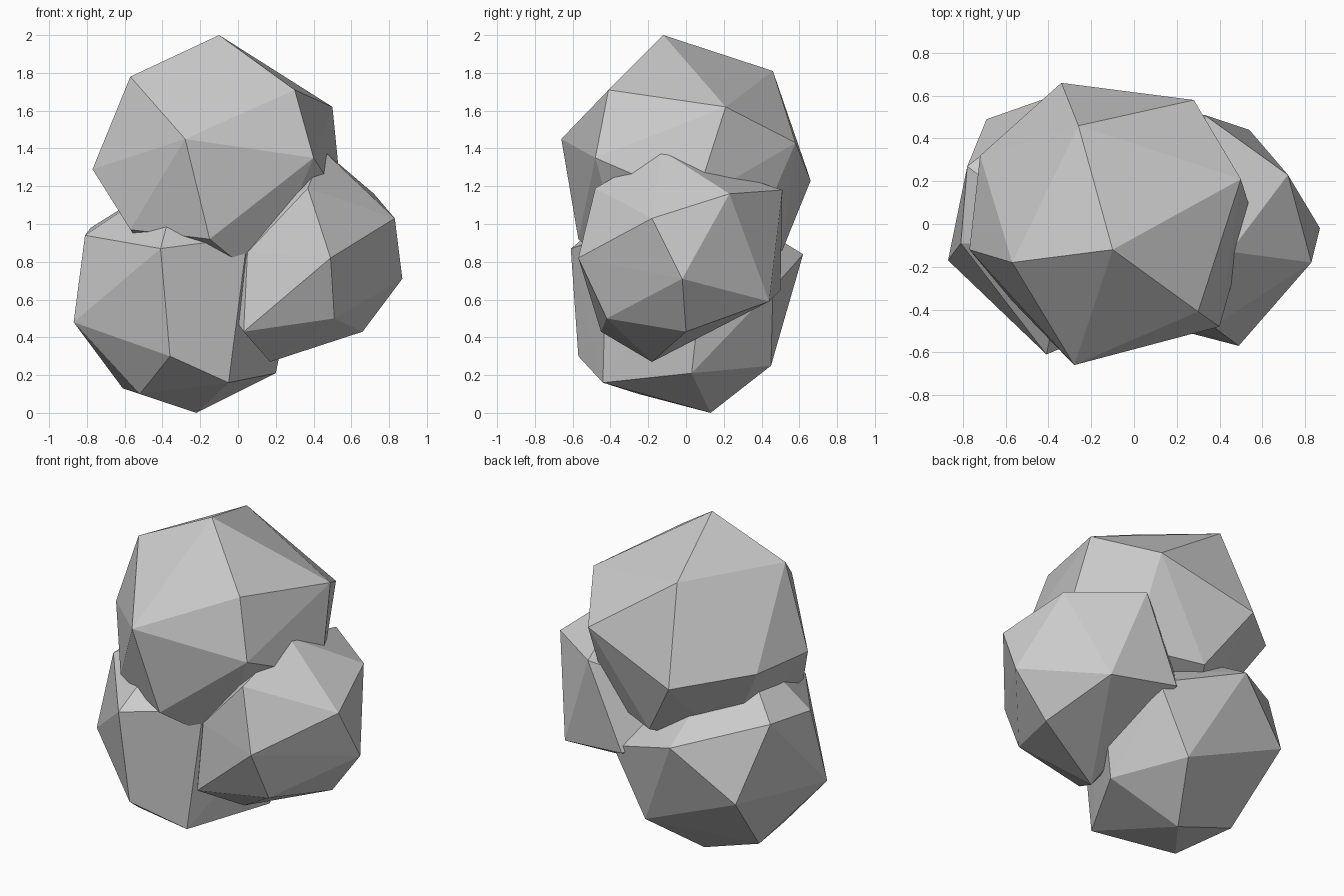
import bpy, bmesh


def boulder(name, corners):
    """Faceted stone: the convex hull of a few corner points."""
    bm = bmesh.new()
    for p in corners:
        bm.verts.new(p)
    hull = bmesh.ops.convex_hull(bm, input=bm.verts[:])
    inside = {v for v in hull["geom_interior"] + hull["geom_unused"]
              if isinstance(v, bmesh.types.BMVert)}
    bmesh.ops.delete(bm, geom=list(inside), context='VERTS')
    bmesh.ops.recalc_face_normals(bm, faces=bm.faces[:])
    mesh = bpy.data.meshes.new(name)
    bm.to_mesh(mesh)
    bm.free()
    obj = bpy.data.objects.new(name, mesh)
    bpy.context.collection.objects.link(obj)
    return obj


# upper stone: crown, girdle, then underside
boulder("top_boulder", [
    (-.10, -.12, 2.0), (-.57, -.18, 1.78), (.30, -.41, 1.71),
    (.50, .21, 1.62), (-.26, .46, 1.81),
    (-.28, -.66, 1.45), (-.77, -.12, 1.29), (-.72, .32, 1.30),
    (-.34, .66, 1.23), (.28, .58, 1.43), (.40, -.48, 1.35), (.55, .05, 1.12),
    (-.15, -.57, .92), (-.57, -.36, .97), (-.10, .51, .86),
    (.12, -.30, .70), (-.35, .10, .68), (.30, .35, .90)])

# lower left stone: base, girdle, then top
boulder("left_boulder", [
    (-.22, .13, 0), (-.05, -.44, .16), (-.52, -.25, .10),
    (-.61, .14, .13), (.20, .03, .21), (-.03, .45, .25),
    (-.36, -.57, .30), (-.87, -.17, .48), (-.69, .49, .53), (.19, .46, .66),
    (-.41, -.61, .87), (-.81, -.09, .94), (-.78, .27, .98),
    (-.32, .62, .84), (.05, -.42, .93), (-.30, -.10, 1.28), (.33, .10, .85)])

# lower right stone: base, girdle, then top
boulder("right_boulder", [
    (.17, -.18, .27), (.66, 0, .43), (.51, -.42, .50), (.03, -.45, .43),
    (.54, .44, .59), (.87, -.02, .71), (.49, -.57, .82),
    (.05, -.42, .85), (.10, .50, .65), (-.30, .10, .90),
    (.83, -.18, 1.03), (.72, .23, 1.16), (.33, .51, 1.18),
    (.37, -.48, 1.19), (.45, -.13, 1.39)])
